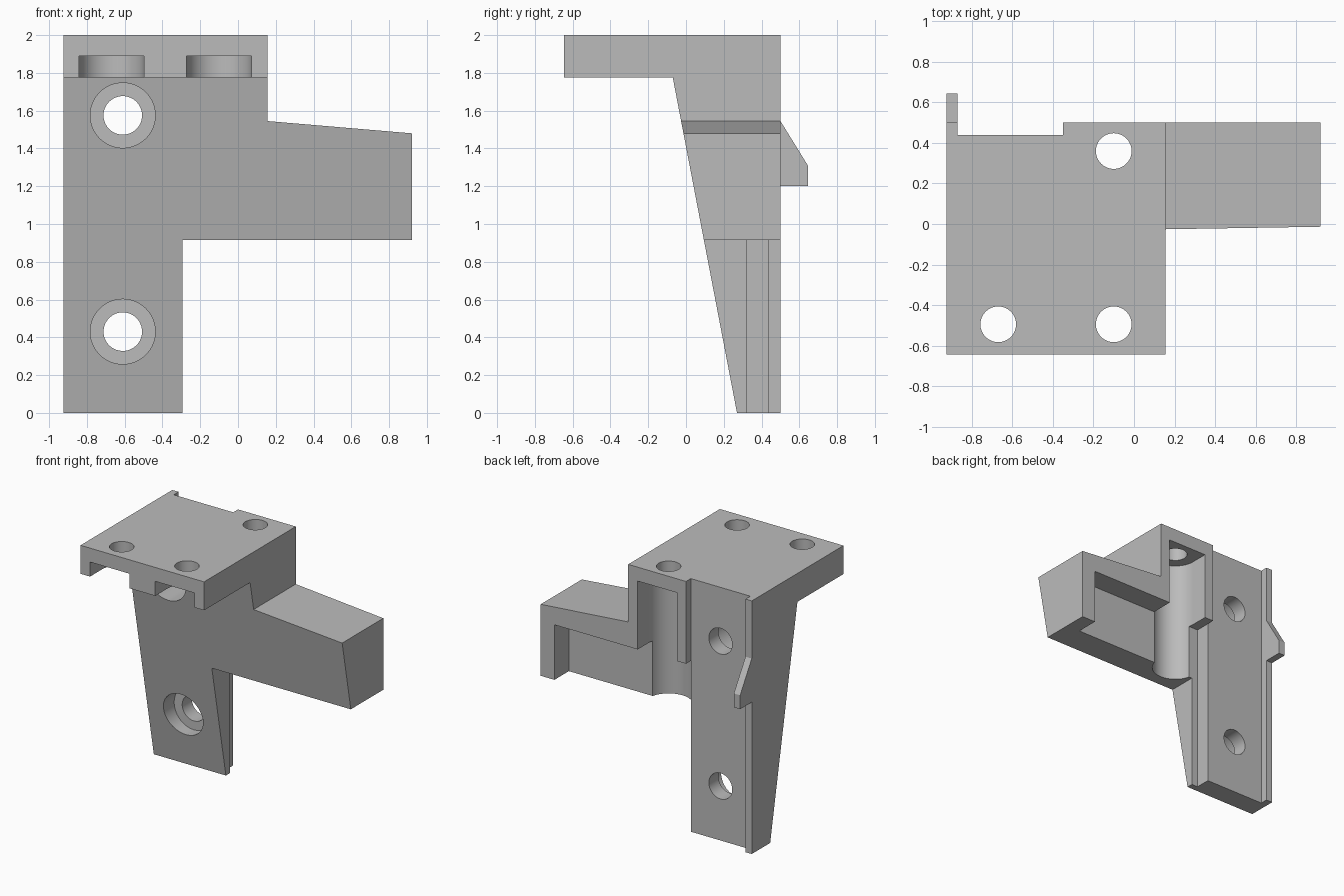
import bpy, bmesh
from math import pi, cos, sin
from mathutils import Matrix, Vector

if "Cube" in bpy.data.objects:
    bpy.data.objects.remove(bpy.data.objects["Cube"], do_unlink=True)

grey = bpy.data.materials.new("plain grey")
grey.use_nodes = True
tone = (0.5, 0.5, 0.5, 1)
grey.diffuse_color = tone
grey.node_tree.nodes["Principled BSDF"].inputs["Base Color"].default_value = tone


def prism(name, outline, axis, lo, hi):
    """Extrude a 2D outline along an axis from lo to hi."""
    place = {"x": lambda a, b: (lo, a, b),
             "y": lambda a, b: (a, lo, b),
             "z": lambda a, b: (a, b, lo)}[axis]
    way = Vector([(hi - lo) * (axis == k) for k in "xyz"])
    bm = bmesh.new()
    face = bm.faces.new([bm.verts.new(place(a, b)) for a, b in outline])
    grown = bmesh.ops.extrude_face_region(bm, geom=[face])["geom"]
    bmesh.ops.translate(bm, vec=way,
                        verts=[g for g in grown if isinstance(g, bmesh.types.BMVert)])
    bmesh.ops.recalc_face_normals(bm, faces=bm.faces)
    mesh = bpy.data.meshes.new(name)
    bm.to_mesh(mesh)
    bm.free()
    mesh.materials.append(grey)
    obj = bpy.data.objects.new(name, mesh)
    bpy.context.collection.objects.link(obj)
    return obj


def rect(a0, a1, b0, b1):
    return [(a0, b0), (a1, b0), (a1, b1), (a0, b1)]


def circle(a, b, r, n=64):
    return [(a + r * cos(2 * pi * i / n), b + r * sin(2 * pi * i / n)) for i in range(n)]


def slot(a, b, r, end, n=32):
    """U shape: half circle with straight sides running to b = end."""
    s = -1 if end > b else 1
    arc = [(a + r * cos(pi * i / n), b + s * r * sin(pi * i / n)) for i in range(n + 1)]
    return arc + [(a - r, end), (a + r, end)]


def combine(obj, other, operation):
    mod = obj.modifiers.new("cut", "BOOLEAN")
    mod.operation, mod.solver, mod.object = operation, "EXACT", other
    bpy.ops.object.select_all(action="DESELECT")
    bpy.context.view_layer.objects.active = obj
    obj.select_set(True)
    bpy.ops.object.modifier_apply(modifier=mod.name)
    bpy.data.objects.remove(other, do_unlink=True)


# Bracket body: front outline crossed with the tapered side profile
LEFT, RIGHT, TOP_END, LEG_END = -0.925, 0.92, 0.155, -0.295
front = [(LEFT, 0), (LEG_END, 0), (LEG_END, 0.915), (RIGHT, 0.915), (RIGHT, 1.48),
         (TOP_END, 1.545), (TOP_END, 2), (LEFT, 2)]
side = [(0.27, 0), (0.5, 0), (0.5, 2), (-0.645, 2), (-0.645, 1.775), (-0.07, 1.775)]
body = prism("bracket_body", front, "y", -0.8, 0.8)
# side prism overshoots in x so the front outline sets the ends
combine(body, prism("side_profile", side, "x", -1.2, 1.2), "INTERSECT")

# Shallow channel down the back and the open pocket behind the arm
combine(body, prism("back_channel", rect(-0.87, -0.35, 0.44, 0.9), "z", -0.1, 2.1), "DIFFERENCE")
combine(body, prism("arm_pocket", rect(-0.35, 0.80, 0.32, 0.9), "z", -0.1, 1.35), "DIFFERENCE")

# Vertical bolt holes in the top plate, each with a slot below it open to the edge
for x, y, edge, low in ((-0.67, -0.495, -0.9, 1.7), (-0.10, -0.495, -0.9, 1.7),
                        (-0.10, 0.36, 0.9, 0.5)):
    combine(body, prism("bolt_slot", slot(x, y, 0.172, edge), "z", low, 1.89), "DIFFERENCE")
    combine(body, prism("bolt_hole", circle(x, y, 0.088), "z", 1.8, 2.1), "DIFFERENCE")

# Counterbored screw holes through the leg
for z in (0.43, 1.575):
    combine(body, prism("counterbore", circle(-0.61, z, 0.172), "y", -0.4, 0.32), "DIFFERENCE")
    combine(body, prism("screw_hole", circle(-0.61, z, 0.102), "y", 0.2, 0.7), "DIFFERENCE")

# Small hook on the back rail
hook = prism("rail_hook", [(0.5, 1.2), (0.645, 1.2), (0.645, 1.31), (0.5, 1.545)],
             "x", LEFT, -0.87)

for obj in (body, hook):
    bpy.ops.object.select_all(action="DESELECT")
    bpy.context.view_layer.objects.active = obj
    obj.select_set(True)
    bpy.ops.object.shade_smooth_by_angle(angle=pi / 7)
